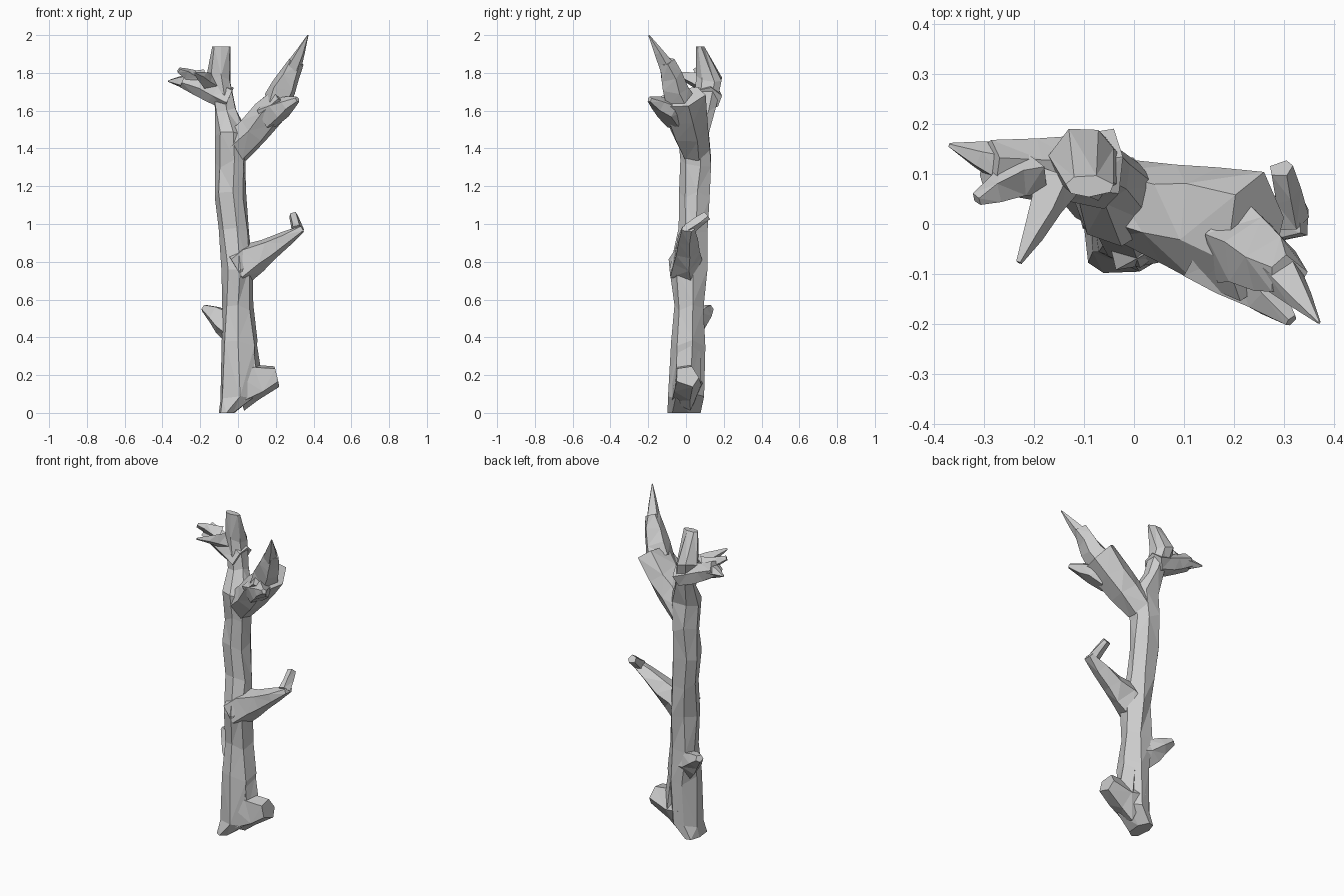
import bpy, bmesh, math, random
from mathutils import Vector

if "Cube" in bpy.data.objects:
    bpy.data.objects.remove(bpy.data.objects["Cube"])

random.seed(11)


def tube(name, rings, sides, flat=False, turn=0.3):
    """Faceted skin over rings of (centre, radius in x/z, radius in y)."""
    bm = bmesh.new()
    loops = []
    last = len(rings) - 1
    for i, (c, ru, rv) in enumerate(rings):
        t = (rings[min(i + 1, last)][0] - rings[max(i - 1, 0)][0]).normalized()
        if flat:
            t = Vector((0, 0, 1))
        v = Vector((0, 1, 0))
        v = (v - t * v.dot(t)).normalized()
        u = v.cross(t)
        loop = []
        for k in range(sides):
            a = turn + math.tau * (k + random.uniform(-0.15, 0.15)) / sides
            s = random.uniform(0.98, 1.16)
            p = c + (u * math.cos(a) * ru + v * math.sin(a) * rv) * s
            if 0 < i < last:
                p += t * random.uniform(-0.3, 0.3) * min(ru, rv)
            p.z = max(p.z, 0)
            loop.append(bm.verts.new(p))
        loops.append(loop)
    for a, b in zip(loops, loops[1:]):
        for k in range(sides):
            bm.faces.new((a[k], a[k - 1], b[k - 1], b[k]))
    bm.faces.new(loops[0])
    bm.faces.new(loops[-1])
    bmesh.ops.triangulate(bm, faces=bm.faces[:])
    bmesh.ops.recalc_face_normals(bm, faces=bm.faces[:])
    me = bpy.data.meshes.new(name)
    bm.to_mesh(me)
    bm.free()
    ob = bpy.data.objects.new(name, me)
    bpy.context.collection.objects.link(ob)
    return ob


# Main trunk, continuing up into the blunt left leader: x, y, z, radius (and depth)
path = [
    (-0.06, -0.01, 0.00, 0.04, 0.085),
    (-0.005, 0.00, 0.08, 0.09),
    (0.005, 0.01, 0.36, 0.087),
    (-0.005, 0.02, 0.56, 0.08),
    (0.00, 0.01, 0.77, 0.08, 0.095),
    (-0.02, 0.035, 0.96, 0.074),
    (-0.035, 0.045, 1.15, 0.08),
    (-0.035, 0.055, 1.32, 0.078),
    (-0.03, 0.045, 1.47, 0.08),
    (-0.065, 0.10, 1.61, 0.055),
    (-0.10, 0.125, 1.77, 0.063),
    (-0.09, 0.075, 1.94, 0.047, 0.02),
]
trunk = tube("dead_tree_trunk", [(Vector(p[:3]), p[3], p[-1]) for p in path], 7, flat=True)
bpy.context.view_layer.objects.active = trunk


def limb(name, start, end, thick, wide, tip, tip_wide=None, power=1, steps=3, sides=5):
    """Grow a limb from its base size to its tip size, then fuse it to the trunk."""
    a, b = Vector(start), Vector(end)
    tip_wide = tip if tip_wide is None else tip_wide
    rings = []
    for i in range(steps + 1):
        t = i / steps
        f = t ** power
        rings.append((a.lerp(b, t), thick + (tip - thick) * f, wide + (tip_wide - wide) * f))
    ob = tube(name, rings, sides)
    m = trunk.modifiers.new("fuse", 'BOOLEAN')
    m.operation = 'UNION'
    m.solver = 'EXACT'
    m.object = ob
    bpy.ops.object.modifier_apply(modifier=m.name)
    bpy.data.objects.remove(ob)


# Broken root stub and the buttress rising from it
limb("root_stub", (0, 0, 0.145), (0.205, 0.005, 0.195), 0.125, 0.09, 0.06, steps=2)
limb("root_buttress", (0.075, 0.01, 0.15), (0.03, 0.015, 0.6), 0.055, 0.065, 0.042, steps=2)

# Short stub on the left
limb("left_stub", (-0.02, 0.03, 0.45), (-0.18, 0.125, 0.555), 0.085, 0.065, 0.022, power=1.4)

# Middle branch and its hooked twig
limb("middle_branch", (-0.01, 0, 0.765), (0.34, 0.01, 0.975), 0.105, 0.09, 0.018, 0.035, steps=4)
limb("middle_twig", (0.315, 0.01, 0.965), (0.295, 0.11, 1.045), 0.034, 0.034, 0.024, steps=2)

# Upper right limb, broadening front to back, with a forward spur
limb("right_limb", (-0.02, 0.045, 1.39), (0.24, -0.025, 1.67), 0.09, 0.075, 0.075, 0.12, sides=6)
limb("right_spur", (0.16, -0.05, 1.58), (0.315, -0.193, 1.66), 0.075, 0.08, 0.014, power=1.4)

# Tall pointed shoot with a small splinter beside it
limb("right_shoot", (0.21, -0.04, 1.65), (0.305, -0.105, 1.86), 0.075, 0.08, 0.04, power=1.3)
limb("right_shoot_tip", (0.295, -0.10, 1.83), (0.37, -0.197, 2.0), 0.042, 0.042, 0.003, steps=2)

# Upper left side branch with its pointed end and two splinters
limb("left_branch", (-0.05, 0.11, 1.66), (-0.29, 0.115, 1.765), 0.065, 0.075, 0.048, steps=3, sides=6)
limb("left_point", (-0.24, 0.115, 1.75), (-0.37, 0.158, 1.757), 0.05, 0.05, 0.004, steps=2)
limb("left_front_splinter", (-0.15, 0.09, 1.75), (-0.23, -0.077, 1.80), 0.05, 0.05, 0.006, sides=4)
limb("left_upper_splinter", (-0.20, 0.11, 1.765), (-0.315, 0.05, 1.815), 0.05, 0.05, 0.014, sides=4)
